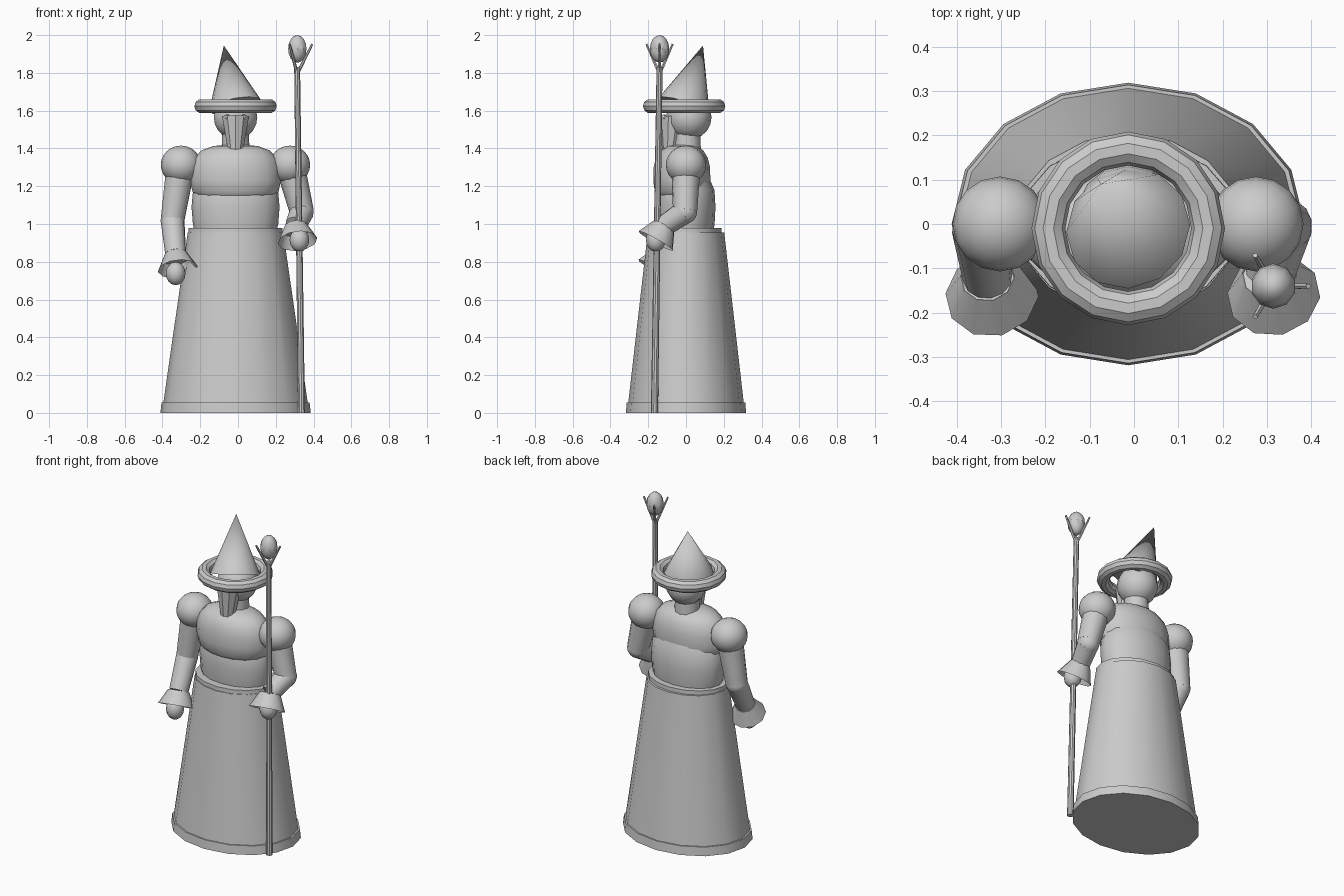
import bpy, math
from math import radians
from mathutils import Vector

cube = bpy.data.objects.get("Cube")
if cube:
    bpy.data.objects.remove(cube)

# One plain grey for the whole figure
GREY = (0.6, 0.6, 0.6, 1)
mat = bpy.data.materials.new("plain grey")
mat.use_nodes = True
mat.diffuse_color = GREY
mat.node_tree.nodes["Principled BSDF"].inputs["Base Color"].default_value = GREY

MID = -0.013   # the body's own centre line


def finish(name, smooth=True):
    ob = bpy.context.object
    ob.name = name
    ob.data.materials.clear()
    ob.data.materials.append(mat)
    if smooth:
        bpy.ops.object.shade_smooth_by_angle(angle=radians(35))
    return ob


def ball(name, centre, size, segments=14, rings=10):
    bpy.ops.mesh.primitive_uv_sphere_add(segments=segments, ring_count=rings, location=centre)
    bpy.context.object.scale = size
    return finish(name)


def rod(name, a, b, r1, r2, sides=12, fill='NGON'):
    """Tapered cylinder running from point a to point b."""
    a, b = Vector(a), Vector(b)
    d = b - a
    bpy.ops.mesh.primitive_cone_add(vertices=sides, radius1=r1, radius2=r2, depth=d.length,
                                    location=(a + b) / 2, end_fill_type=fill)
    bpy.context.object.rotation_euler = d.to_track_quat('Z', 'Y').to_euler()
    return finish(name)


def lathe(name, profile, depth, y=0.0, sides=16):
    """Closed stack of elliptical rings; profile is (radius, height)."""
    verts, faces = [], []
    for r, z in profile:
        for i in range(sides):
            t = math.tau * i / sides
            verts.append((MID + r * math.cos(t), y + r * depth * math.sin(t), z))
    for k in range(len(profile) - 1):
        for i in range(sides):
            j = (i + 1) % sides
            lo, hi = k * sides, (k + 1) * sides
            faces.append((lo + i, lo + j, hi + j, hi + i))
    faces.append(tuple(reversed(range(sides))))
    faces.append(tuple(range(len(verts) - sides, len(verts))))
    mesh = bpy.data.meshes.new(name)
    mesh.from_pydata(verts, [], faces)
    ob = bpy.data.objects.new(name, mesh)
    bpy.context.collection.objects.link(ob)
    bpy.ops.object.select_all(action='DESELECT')
    ob.select_set(True)
    bpy.context.view_layer.objects.active = ob
    return finish(name)


# Robe: skirt, hem and waistband
lathe("skirt", [(0.387, 0.02), (0.253, 0.955)], 0.8)
lathe("hem", [(0.398, 0), (0.392, 0.055)], 0.8)
lathe("waistband", [(0.251, 0.93), (0.249, 0.98)], 0.77, y=-0.005)

# Torso and neck
lathe("belly", [(0.21, 0.93), (0.226, 1.0), (0.233, 1.09), (0.225, 1.18), (0.18, 1.25)], 0.67)
lathe("chest", [(0.205, 1.15), (0.228, 1.17), (0.24, 1.23), (0.237, 1.3), (0.218, 1.35),
                (0.18, 1.39), (0.12, 1.412), (0.05, 1.42)], 0.63, y=-0.022)
lathe("neck", [(0.075, 1.36), (0.07, 1.5)], 1, y=0.005, sides=12)

# Head, beard and eyes
ball("head", (MID, 0.015, 1.565), (0.118, 0.12, 0.118))
rod("beard", (MID, -0.085, 1.39), (MID, -0.07, 1.57), 0.042, 0.075, 10)
for side, label in ((-1, "right"), (1, "left")):
    ball(label + "_eye", (MID + side * 0.043, -0.115, 1.566), (0.014,) * 3, 10, 8)

# Hat: round brim and a point leaning back
bpy.ops.mesh.primitive_torus_add(major_segments=16, minor_segments=10, major_radius=0.18,
                                 minor_radius=0.038, location=(MID, -0.01, 1.624))
finish("hat_brim")
rod("hat_point", (MID, -0.01, 1.625), (-0.075, 0.09, 1.945), 0.142, 0.0, 12)

# Arms: shoulder puff, sleeve, flared cuff, hand
arms = {
    "right": dict(shoulder=(-0.302, 0, 1.313), elbow=(-0.347, -0.01, 1.02),
                  wrist=(-0.33, -0.12, 0.84), cuff=(-0.32, -0.16, 0.762),
                  hand=(-0.33, -0.158, 0.738)),
    "left": dict(shoulder=(0.275, 0, 1.313), elbow=(0.338, -0.005, 1.065),
                 wrist=(0.305, -0.115, 0.99), cuff=(0.315, -0.16, 0.91),
                 hand=(0.325, -0.16, 0.915)),
}
for label, a in arms.items():
    ball(label + "_shoulder_puff", a["shoulder"], (0.107, 0.107, 0.102), 16, 12)
    rod(label + "_upper_sleeve", a["shoulder"], a["elbow"], 0.078, 0.064)
    ball(label + "_elbow", a["elbow"], (0.064,) * 3)
    rod(label + "_lower_sleeve", a["elbow"], a["wrist"], 0.064, 0.056)
    rod(label + "_cuff", a["wrist"], a["cuff"], 0.062, 0.106, 10, 'NOTHING')
    rod(label + "_cuff_lining", a["wrist"], Vector(a["wrist"]).lerp(Vector(a["cuff"]), 0.3),
        0.06, 0.07, 10)
    ball(label + "_hand", a["hand"], (0.052, 0.052, 0.062), 12, 8)

# Staff with three prongs holding an orb
TIP = Vector((0.313, -0.14, 1.83))
rod("staff", (0.336, -0.167, 0), TIP, 0.019, 0.016, 10)
ball("staff_orb", (0.314, -0.14, 1.927), (0.051, 0.051, 0.073), 10, 8)
for k in range(3):
    t = math.tau * k / 3
    out = Vector((math.cos(t), math.sin(t), 0))
    rod(f"staff_prong_{k + 1}", TIP + out * 0.008 - Vector((0, 0, 0.02)),
        TIP + out * 0.08 + Vector((0, 0, 0.122)), 0.009, 0.006, 6)
